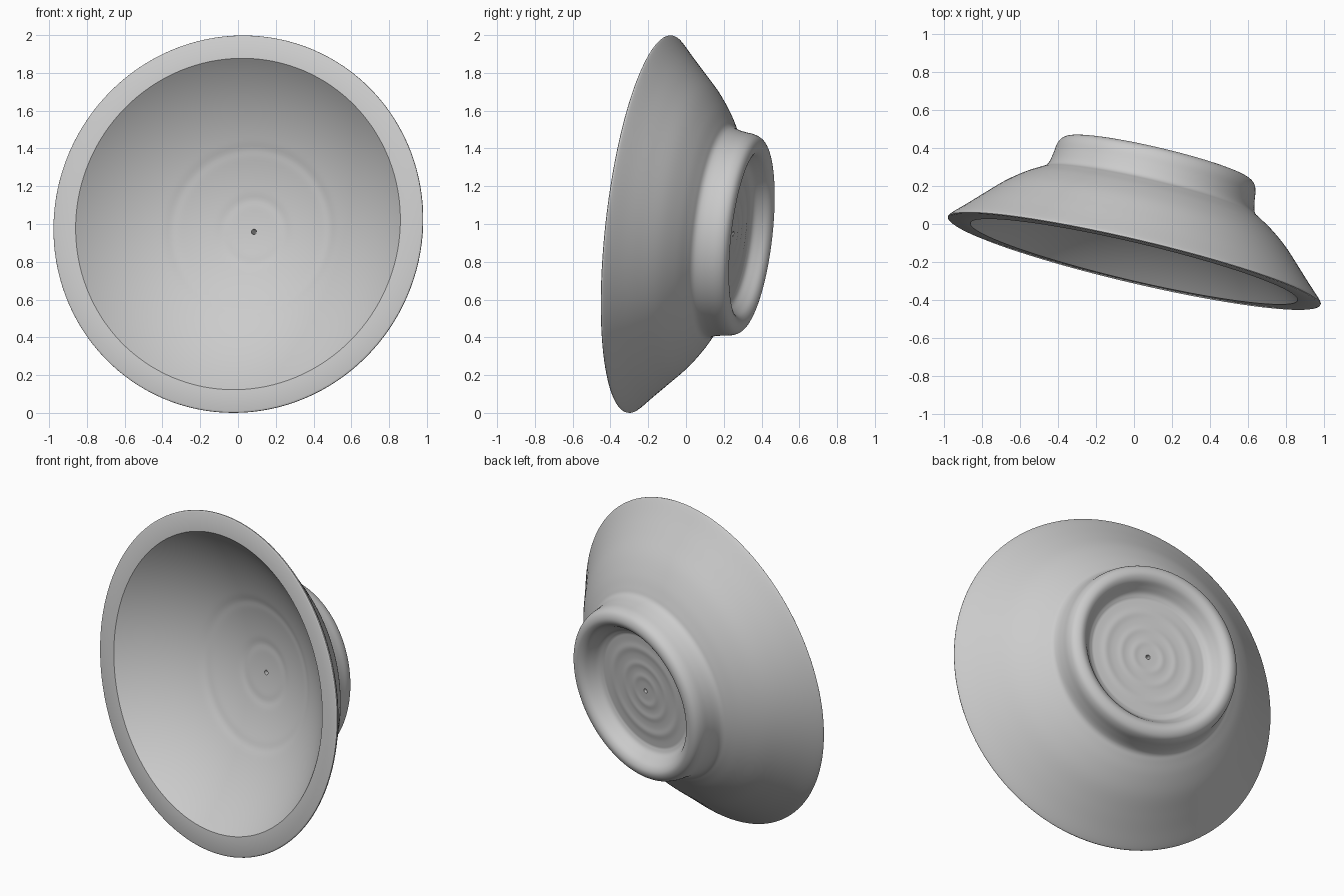
import bpy
import bmesh
import math
from mathutils import Vector

cube = bpy.data.objects.get("Cube")
if cube:
    bpy.data.objects.remove(cube, do_unlink=True)

SEGMENTS = 128
RIM_INNER = 0.883
DEPTH = 0.37
HOLE = 0.014


def smooth_path(points, steps=5):
    """Catmull-Rom curve through (radius, depth) points."""
    pts = [Vector(p) for p in points]
    pts = [2 * pts[0] - pts[1]] + pts + [2 * pts[-1] - pts[-2]]
    path = []
    for a, b, c, d in zip(pts, pts[1:], pts[2:], pts[3:]):
        for i in range(steps):
            t = i / steps
            path.append(0.5 * (2 * b + (c - a) * t + (2 * a - 5 * b + 4 * c - d) * t ** 2
                               + (3 * b - a - 3 * c + d) * t ** 3))
    return path + [pts[-2]]


def ripple(r, centre, width, height):
    """Soft throwing ring left on the floor."""
    return height * math.exp(-((r - centre) / width) ** 2)


# Inside: shallow spherical hollow with two faint rings
ball = (RIM_INNER ** 2 + DEPTH ** 2) / (2 * DEPTH)
inside = []
for i in range(61):
    r = HOLE + (RIM_INNER - HOLE) * i / 60
    d = DEPTH - ball + math.sqrt(ball ** 2 - r ** 2)
    d += ripple(r, 0.43, 0.025, 0.003) + ripple(r, 0.17, 0.025, 0.003)
    inside.append(Vector((r, d)))
inside[-1].y = 0

# Outside: rounded lip, flared wall, fillet into the foot, foot ring
outside = smooth_path([
    (0.996, 0), (1.005, 0.006), (0.995, 0.022), (0.925, 0.09), (0.85, 0.165),
    (0.76, 0.253), (0.67, 0.322), (0.6, 0.365), (0.568, 0.385), (0.553, 0.412),
    (0.543, 0.46), (0.536, 0.51), (0.521, 0.543), (0.495, 0.56), (0.465, 0.562),
    (0.435, 0.545), (0.41, 0.51), (0.385, 0.478), (0.355, 0.463)])

# Underside: nearly flat base with fine rings
underside = []
for i in range(1, 41):
    r = 0.355 + (HOLE - 0.355) * i / 40
    d = 0.463 + ripple(r, 0.27, 0.025, 0.004) + ripple(r, 0.17, 0.02, 0.003)
    d += ripple(r, 0.09, 0.02, 0.003)
    underside.append(Vector((r, d)))

# Revolve the closed profile around the bowl's axis
profile = inside + outside + underside
bm = bmesh.new()
verts = [bm.verts.new((p.x, 0, p.y)) for p in profile]
edges = [bm.edges.new((a, b)) for a, b in zip(verts, verts[1:] + verts[:1])]
bmesh.ops.spin(bm, geom=verts + edges, cent=(0, 0, 0), axis=(0, 0, 1),
               angle=math.tau, steps=SEGMENTS, use_merge=True)
bmesh.ops.remove_doubles(bm, verts=bm.verts, dist=0.00005)
bmesh.ops.recalc_face_normals(bm, faces=bm.faces)
mesh = bpy.data.meshes.new("bowl")
bm.to_mesh(mesh)
bm.free()

bowl = bpy.data.objects.new("bowl", mesh)
bpy.context.collection.objects.link(bowl)

# Tip the bowl so its mouth faces the front
bowl.rotation_euler = Vector((0.228, 0.967, -0.112)).to_track_quat('Z', 'Y').to_euler()
bowl.location = (0, -0.198, 1)

# Plain grey clay
colour = (0.6, 0.6, 0.6, 1)
clay = bpy.data.materials.new("grey clay")
clay.use_nodes = True
clay.diffuse_color = colour
clay.node_tree.nodes["Principled BSDF"].inputs["Base Color"].default_value = colour
mesh.materials.append(clay)

bpy.ops.object.select_all(action='DESELECT')
bowl.select_set(True)
bpy.context.view_layer.objects.active = bowl
bpy.ops.object.shade_smooth_by_angle(angle=math.radians(30))
